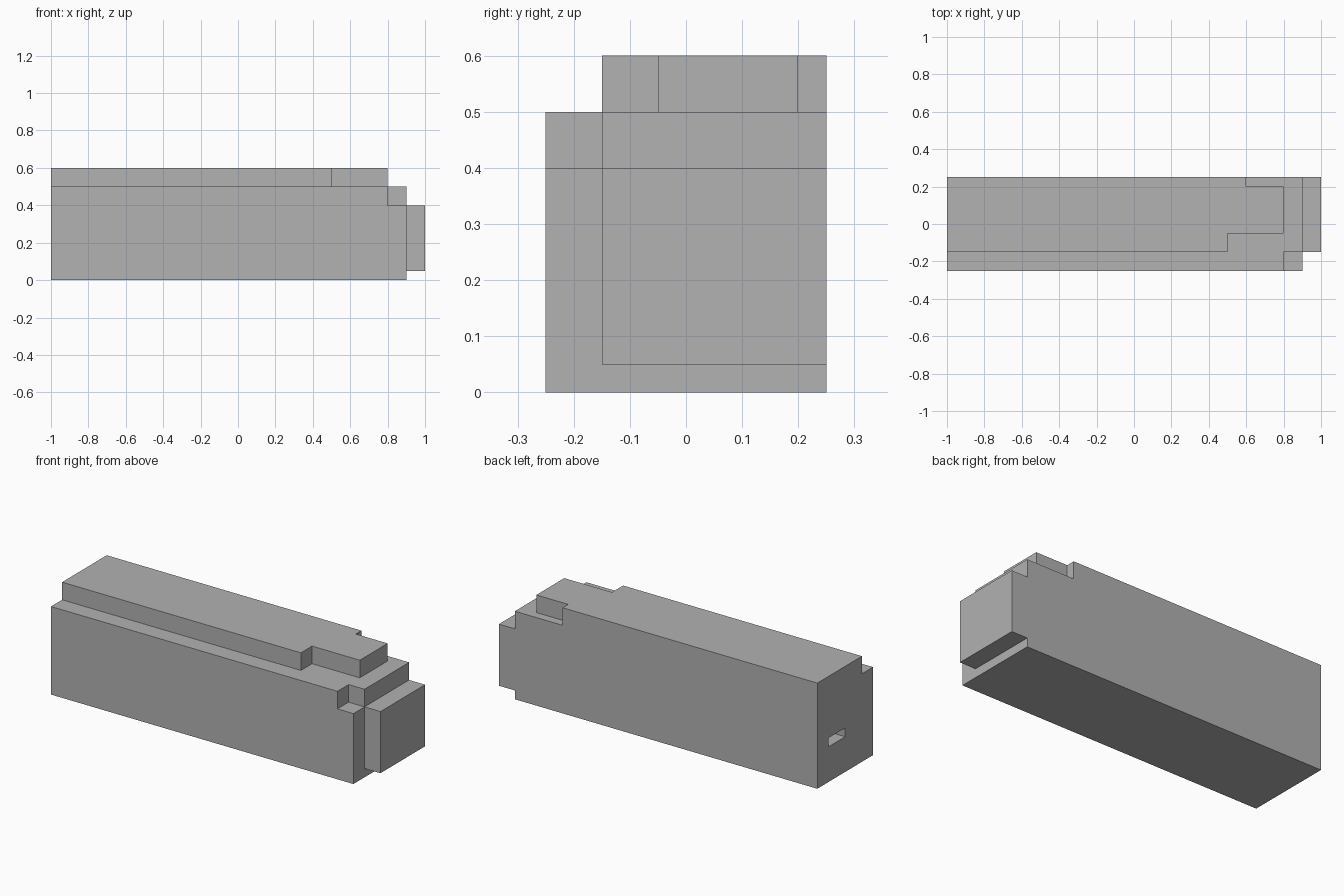
import bpy
import bmesh

if "Cube" in bpy.data.objects:
    bpy.data.objects.remove(bpy.data.objects["Cube"])

GREY = (0.445, 0.445, 0.445, 1.0)
grey = bpy.data.materials.new("plain_grey")
grey.use_nodes = True
grey.diffuse_color = GREY
grey.node_tree.nodes["Principled BSDF"].inputs["Base Color"].default_value = GREY


def prism(name, outline, z0, z1):
    """Extrude a plan outline from z0 up to z1."""
    bm = bmesh.new()
    base = bm.faces.new([bm.verts.new((x, y, z0)) for x, y in outline])
    top = bmesh.ops.extrude_face_region(bm, geom=[base])["geom"]
    bmesh.ops.translate(bm, vec=(0, 0, z1 - z0),
                        verts=[v for v in top if isinstance(v, bmesh.types.BMVert)])
    bmesh.ops.recalc_face_normals(bm, faces=bm.faces)
    mesh = bpy.data.meshes.new(name)
    bm.to_mesh(mesh)
    bm.free()
    mesh.materials.append(grey)
    obj = bpy.data.objects.new(name, mesh)
    bpy.context.collection.objects.link(obj)
    return obj


def box(name, x0, x1, y0, y1, z0, z1):
    return prism(name, [(x0, y0), (x1, y0), (x1, y1), (x0, y1)], z0, z1)


def combine(target, part, operation):
    """Apply a boolean to the target and discard the helper part."""
    part.hide_render = True
    mod = target.modifiers.new(operation, 'BOOLEAN')
    mod.operation = operation
    mod.solver = 'EXACT'
    mod.object = part
    bpy.context.view_layer.objects.active = target
    bpy.ops.object.modifier_apply(modifier=mod.name)
    bpy.data.objects.remove(part)


# Long main body
housing = box("housing", -1, 0.9, -0.25, 0.25, 0, 0.5)

# Raised lid with a stepped end
lid_outline = [(-1, -0.15), (0.5, -0.15), (0.5, -0.05), (0.8, -0.05),
               (0.8, 0.2), (0.6, 0.2), (0.6, 0.25), (-1, 0.25)]
combine(housing, prism("lid", lid_outline, 0.5, 0.6), 'UNION')

# Block on the end
combine(housing, box("end_block", 0.9, 1, -0.15, 0.25, 0.05, 0.4), 'UNION')

# Corner step and small socket
combine(housing, box("corner_cutter", 0.8, 0.95, -0.3, -0.15, 0.4, 0.55), 'DIFFERENCE')
combine(housing, box("socket_cutter", -1.1, -0.9, 0, 0.15, 0.2, 0.25), 'DIFFERENCE')

# Merge flat neighbouring faces
bm = bmesh.new()
bm.from_mesh(housing.data)
bmesh.ops.remove_doubles(bm, verts=bm.verts, dist=0.0001)
bmesh.ops.dissolve_limit(bm, angle_limit=0.01, verts=bm.verts, edges=bm.edges)
bm.to_mesh(housing.data)
bm.free()
